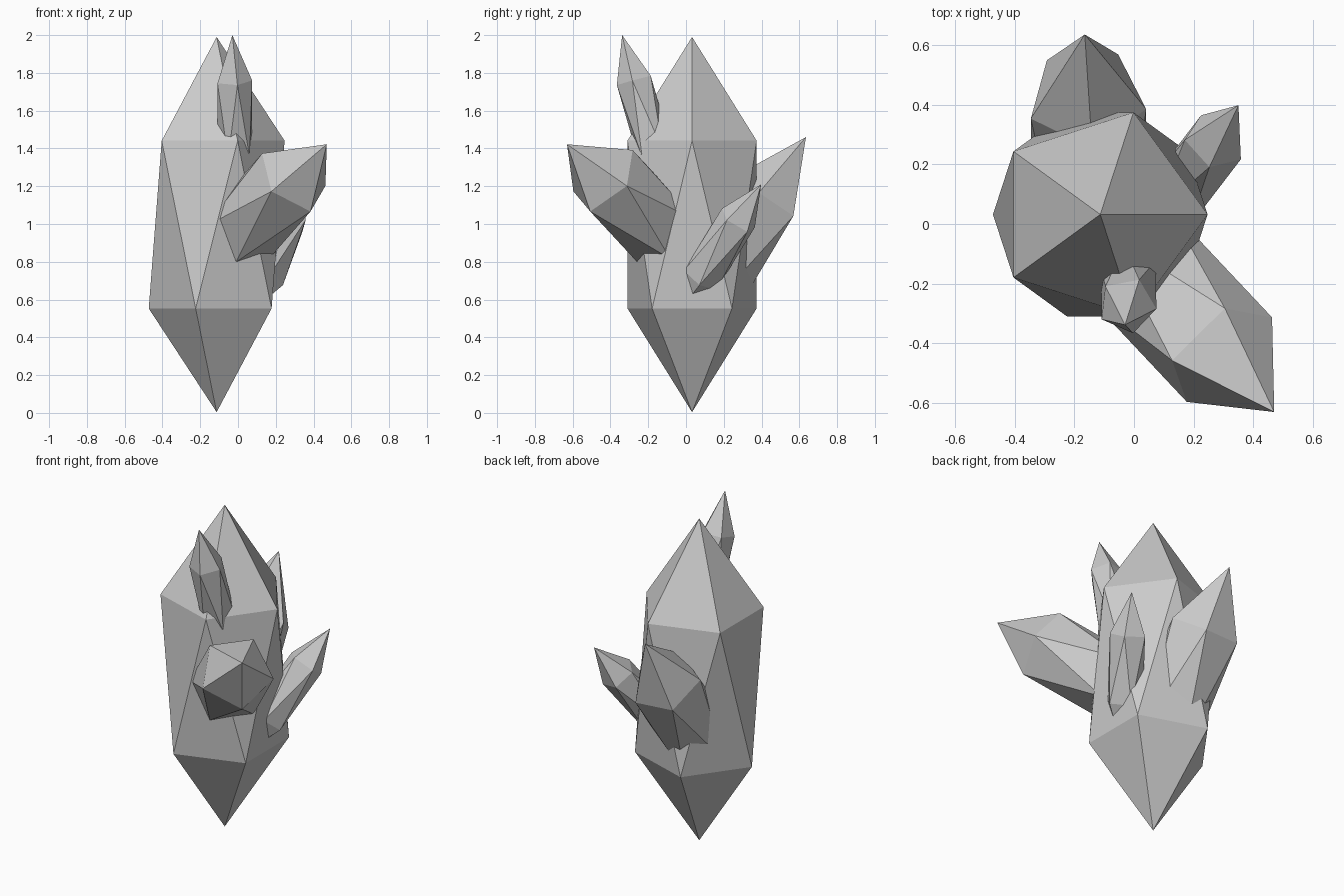
import bpy
from mathutils import Vector, Matrix

if "Cube" in bpy.data.objects:
    bpy.data.objects.remove(bpy.data.objects["Cube"])


def crystal(name, tip, half_length, width, axis, ring_vertex):
    """Stretched 20-sided crystal: the tip, its outward axis and one upper ring corner fix its pose."""
    tip = Vector(tip)
    z = Vector(axis).normalized()
    centre = tip - z * half_length
    x = Vector(ring_vertex) - centre
    x = (x - z * x.dot(z)).normalized()
    y = z.cross(x)
    rot = Matrix((x, y, z)).transposed().to_4x4()
    bpy.ops.mesh.primitive_ico_sphere_add(subdivisions=1, radius=1)
    ob = bpy.context.object
    ob.name = name
    ob.data.transform(Matrix.Translation(centre) @ rot @ Matrix.Diagonal((width, width, half_length, 1)))
    return ob


# Large upright crystal
crystal("main_crystal", (-0.113, 0.032, 1.99), 0.993, 0.402, (0, 0, 1), (0.25, 0.032, 1.44))

# Side crystals growing out of it
crystal("front_right_crystal", (0.47, -0.63, 1.422), 0.584, 0.237,
        (0.179, -0.199, 0.181), (0.465, -0.31, 1.20))
crystal("back_crystal", (-0.165, 0.635, 1.46), 0.70, 0.228,
        (-0.007, 0.215, 0.325), (-0.14, 0.25, 1.247))
crystal("back_right_crystal", (0.35, 0.398, 1.21), 0.433, 0.119,
        (0.081, 0.123, 0.19), (0.345, 0.22, 1.015))

# Small crystal near the top
crystal("top_crystal", (-0.03, -0.338, 2.0), 0.45, 0.11,
        (-0.007, -0.065, 0.24), (-0.005, -0.36, 1.745))
